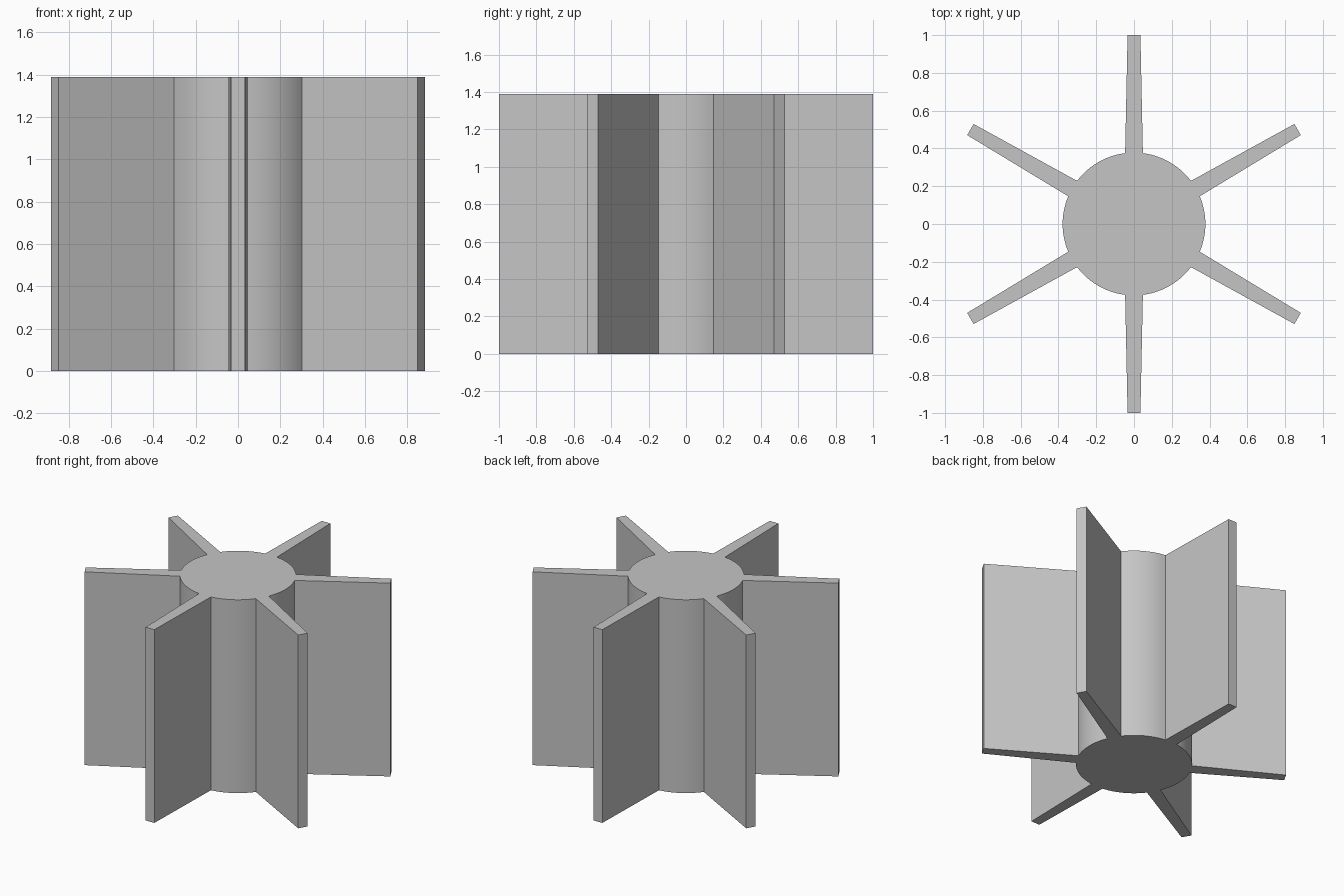
import bpy
import bmesh
from math import asin, cos, sin, pi, radians
from mathutils import Matrix, Vector

cube = bpy.data.objects.get("Cube")
if cube:
    bpy.data.objects.remove(cube, do_unlink=True)

HEIGHT = 1.39
HUB_RADIUS = 0.378
FIN_REACH = 1.0
ROOT_HALF = 0.047
TIP_HALF = 0.034
FINS = 6
ARC_STEPS = 12

# Plain grey material
grey = bpy.data.materials.new("plain grey")
grey.use_nodes = True
colour = (0.56, 0.56, 0.56, 1)
grey.diffuse_color = colour
grey.node_tree.nodes["Principled BSDF"].inputs["Base Color"].default_value = colour


def fin_and_arc():
    """One tapered fin along +x, then the hub arc up to the next fin."""
    root_angle = asin(ROOT_HALF / HUB_RADIUS)
    root_x = HUB_RADIUS * cos(root_angle)
    points = [Vector((root_x, -ROOT_HALF, 0)), Vector((FIN_REACH, -TIP_HALF, 0)),
              Vector((FIN_REACH, TIP_HALF, 0)), Vector((root_x, ROOT_HALF, 0))]
    sweep = 2 * pi / FINS - 2 * root_angle
    for i in range(1, ARC_STEPS):
        a = root_angle + sweep * i / ARC_STEPS
        points.append(Vector((HUB_RADIUS * cos(a), HUB_RADIUS * sin(a), 0)))
    return points


# Cross-section repeated around the axis, then extruded upwards
bm = bmesh.new()
outline = []
for k in range(FINS):
    turn = Matrix.Rotation(pi / 2 + k * 2 * pi / FINS, 3, "Z")
    outline += [bm.verts.new(turn @ p) for p in fin_and_arc()]
base = bm.faces.new(outline)
result = bmesh.ops.extrude_face_region(bm, geom=[base], use_keep_orig=True)
top = [v for v in result["geom"] if isinstance(v, bmesh.types.BMVert)]
bmesh.ops.translate(bm, verts=top, vec=(0, 0, HEIGHT))
bmesh.ops.recalc_face_normals(bm, faces=bm.faces)

mesh = bpy.data.meshes.new("finned_hub")
bm.to_mesh(mesh)
bm.free()
mesh.materials.append(grey)
hub = bpy.data.objects.new("finned_hub", mesh)
bpy.context.collection.objects.link(hub)

# Smooth hub wall, sharp fin edges
bpy.ops.object.select_all(action="DESELECT")
hub.select_set(True)
bpy.context.view_layer.objects.active = hub
bpy.ops.object.shade_smooth_by_angle(angle=radians(20))
